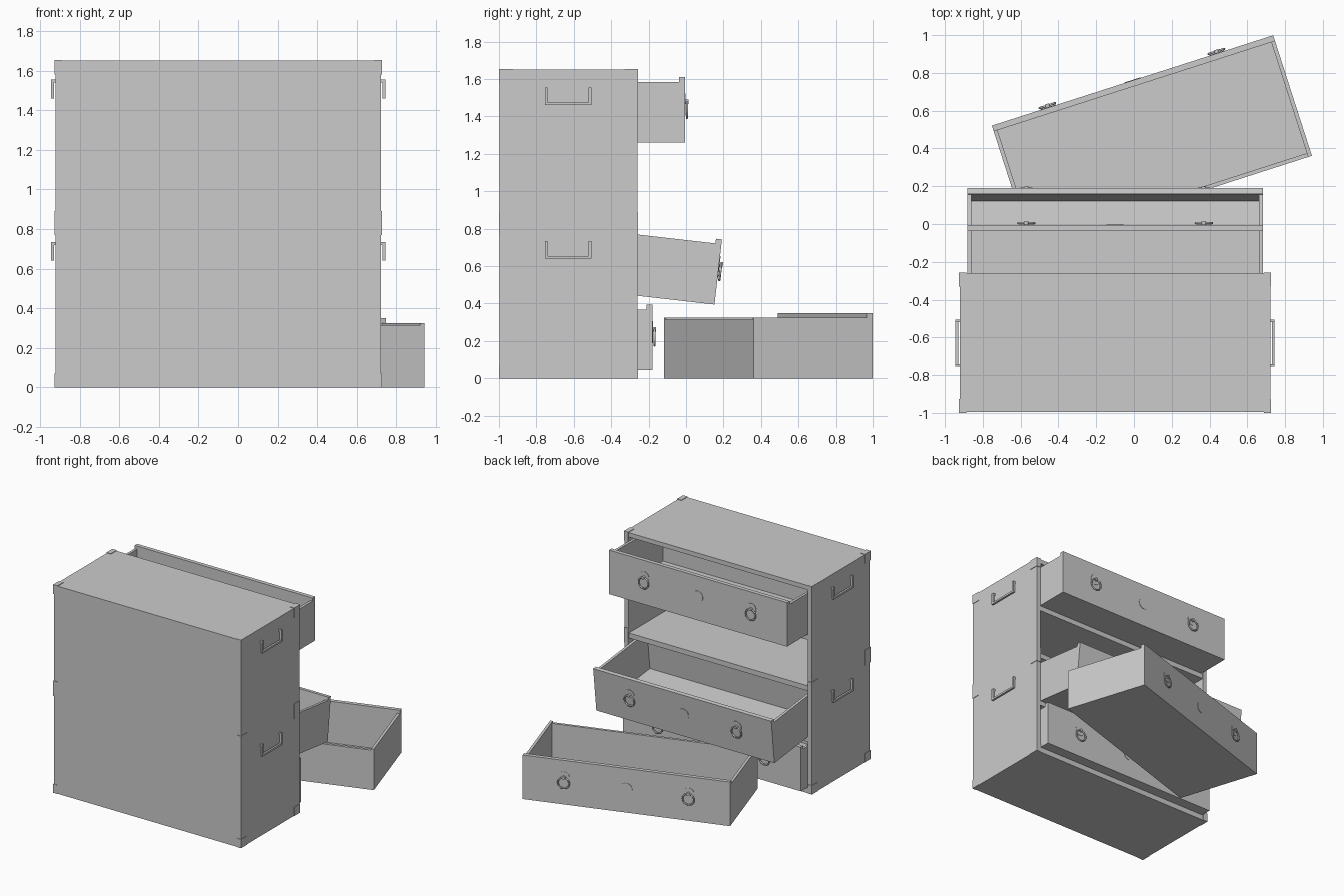
import bpy, math
from mathutils import Matrix, Vector

if "Cube" in bpy.data.objects:
    bpy.data.objects.remove(bpy.data.objects["Cube"])

grey = bpy.data.materials.new("plain grey")
grey.diffuse_color = (0.6, 0.6, 0.6, 1)
grey.use_nodes = True
grey.node_tree.nodes["Principled BSDF"].inputs["Base Color"].default_value = grey.diffuse_color


def finish(name, M):
    o = bpy.context.object
    o.name = name
    o.data.materials.append(grey)
    o.matrix_world = M @ o.matrix_basis
    return o


def box(name, x0, x1, y0, y1, z0, z1, M=Matrix()):
    bpy.ops.mesh.primitive_cube_add(size=1)
    o = bpy.context.object
    size = Matrix.Diagonal((x1 - x0, y1 - y0, z1 - z0, 1))
    o.data.transform(Matrix.Translation(((x0 + x1) / 2, (y0 + y1) / 2, (z0 + z1) / 2)) @ size)
    return finish(name, M)


def disc(name, x, z, r, y0, y1, M):
    bpy.ops.mesh.primitive_cylinder_add(vertices=20, radius=r, depth=y1 - y0,
                                        location=(x, (y0 + y1) / 2, z),
                                        rotation=(math.pi / 2, 0, 0))
    bpy.ops.object.shade_smooth_by_angle()
    return finish(name, M)


def ring(name, x, y, z, r, t, M):
    bpy.ops.mesh.primitive_torus_add(major_radius=r, minor_radius=t, major_segments=24,
                                     minor_segments=8, location=(x, y, z),
                                     rotation=(math.pi / 2, 0, 0))
    bpy.ops.object.shade_smooth()
    return finish(name, M)


# Cabinet carcass, open towards +y
X0, X1, Y0, Y1, H, T = -0.922, 0.722, -0.996, -0.26, 1.65, 0.034
box("left_wall", X0, X0 + T, Y0, Y1, 0, H)
box("right_wall", X1 - T, X1, Y0, Y1, 0, H)
box("back_wall", X0 + T, X1 - T, Y0, Y0 + 0.03, 0, H)
box("cabinet_top", X0 + T, X1 - T, Y0 + 0.03, Y1, H - 0.035, H)
box("cabinet_base", X0 + T, X1 - T, Y0 + 0.03, Y1, 0, 0.042)
for i in range(3):
    z = 0.405 + 0.405 * i
    box("shelf", X0 + T, X1 - T, Y0 + 0.03, Y1 - 0.005, z, z + 0.04)

# Thin metal corner plates and side handles
P = 0.004
for side, xs in ((-1, X0), (1, X1)):
    for face, ys in ((-1, Y0), (1, Y1)):
        xi, yi = xs - side * 0.034, ys - face * 0.07
        xo, yo = xs + side * P, ys + face * P
        for z0, z1 in ((0, 0.07), (0.77, 0.89), (1.58, H + P)):
            box("corner_side_plate", *sorted((xs, xo)), *sorted((yi, yo)), z0, z1)
            box("corner_face_plate", *sorted((xi, xs)), *sorted((ys, yo)), z0, z1)
        box("corner_top_plate", *sorted((xi, xs)), *sorted((yi, ys)), H, H + P)
    for z in (0.64, 1.46):
        a, b = sorted((xs + side * 0.008, xs + side * 0.023))
        c, d = sorted((xs, xs + side * 0.023))
        box("side_handle_bar", a, b, -0.755, -0.505, z, z + 0.015)
        for y in (-0.755, -0.52):
            box("side_handle_arm", a, b, y, y + 0.015, z + 0.015, z + 0.08)
            box("side_handle_mount", c, d, y, y + 0.015, z + 0.08, z + 0.095)

# Drawers: local origin at the bottom middle of the outer front face
W, D, DH = 0.782, 0.67, 0.325


def drawer(M):
    box("drawer_front", -W, W, -0.032, 0, 0, 0.35, M)
    box("drawer_floor", -W, W, -D, -0.032, 0, 0.02, M)
    for s in (-1, 1):
        box("drawer_side", *sorted((s * W, s * (W - 0.021))), -D, -0.032, 0.02, DH, M)
        x = s * 0.47
        disc("handle_plate", x, 0.22, 0.042, 0, 0.003, M)
        disc("handle_knob", x, 0.218, 0.012, 0.003, 0.02, M)
        ring("handle_ring", x, 0.011, 0.175, 0.043, 0.006, M)
    box("drawer_back", -W + 0.021, W - 0.021, -D, -D + 0.021, 0.02, DH - 0.01, M)
    disc("lock_plate", 0, 0.19, 0.045, 0, 0.003, M)


def place(x, y, z, tilt=0, turn=0):
    return (Matrix.Translation((x, y, z)) @ Matrix.Rotation(math.radians(turn), 4, 'Z')
            @ Matrix.Rotation(math.radians(tilt), 4, 'X'))


drawer(place(-0.1, -0.006, 1.26))                 # top, half open
drawer(place(-0.1, 0.152, 0.395, tilt=-6.5))      # drooping
drawer(place(-0.1, -0.18, 0.044))                 # bottom, nearly closed
drawer(place(-0.0075, 0.76, 0.0, turn=17.8))      # pulled out on the floor
